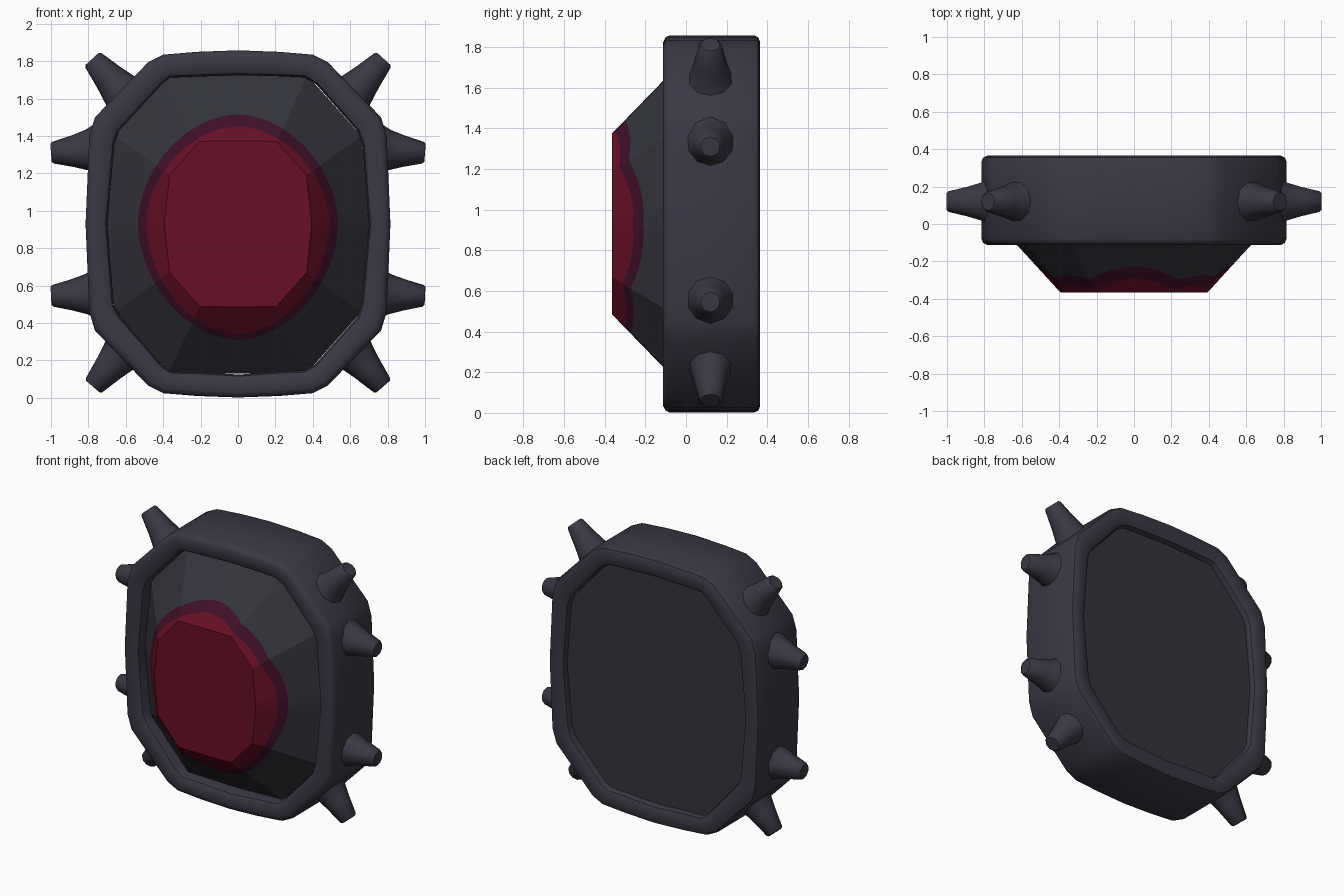
import bpy, math, random
from mathutils import Vector

if "Cube" in bpy.data.objects:
    bpy.data.objects.remove(bpy.data.objects["Cube"])

random.seed(4)
CZ = 0.93  # height of the shield centre


def material(name, rgb):
    m = bpy.data.materials.new(name)
    m.diffuse_color = (*rgb, 1)
    m.use_nodes = True
    m.node_tree.nodes["Principled BSDF"].inputs["Base Color"].default_value = m.diffuse_color
    return m


FRAME = material("frame grey", (0.042, 0.040, 0.058))
PANEL = material("panel grey", (0.034, 0.034, 0.045))
PURPLE = material("dark purple", (0.050, 0.005, 0.022))
RED = material("deep red", (0.140, 0.005, 0.019))


def loft(name, rings, mats, bands=None, cap_start=False, cap_end=False, closed=False, angle=30):
    """Skin a list of equal-length point rings; bands gives a material per strip."""
    n = len(rings[0])
    verts = [p for r in rings for p in r]
    faces, idx = [], []
    count = len(rings) if closed else len(rings) - 1
    for k in range(count):
        a, b = k * n, ((k + 1) % len(rings)) * n
        for i in range(n):
            j = (i + 1) % n
            faces.append((a + i, a + j, b + j, b + i))
            idx.append(bands[k] if bands else 0)
    if cap_start:
        faces.append(tuple(reversed(range(n))))
        idx.append(bands[0] if bands else 0)
    if cap_end:
        faces.append(tuple(range((len(rings) - 1) * n, len(rings) * n)))
        idx.append(bands[-1] if bands else 0)
    me = bpy.data.meshes.new(name)
    me.from_pydata(verts, [], faces)
    for m in mats:
        me.materials.append(m)
    for p, i in zip(me.polygons, idx):
        p.material_index = i
    ob = bpy.data.objects.new(name, me)
    bpy.context.collection.objects.link(ob)
    bpy.ops.object.select_all(action='DESELECT')
    ob.select_set(True)
    bpy.context.view_layer.objects.active = ob
    bpy.ops.object.mode_set(mode='EDIT')
    bpy.ops.mesh.select_all(action='SELECT')
    bpy.ops.mesh.normals_make_consistent(inside=False)
    bpy.ops.object.mode_set(mode='OBJECT')
    bpy.ops.object.shade_smooth_by_angle(angle=math.radians(angle))
    return ob


def full_outline(quarter):
    """Mirror a quarter outline (top middle to right middle) into a closed loop."""
    right = quarter + [(x, -z) for x, z in quarter[-2::-1]]
    return right + [(-x, z) for x, z in right[-2:0:-1]]


outer = full_outline([(0, .928), (.22, .92), (.40, .905), (.48, .865), (.765, .57), (.795, .47), (.815, 0)])
inner = full_outline([(0, .80), (.20, .795), (.36, .785), (.41, .745), (.635, .50), (.665, .43), (.705, 0)])
inner = [(x + random.uniform(-.007, .007), z + random.uniform(-.007, .007)) for x, z in inner]

# Thick octagonal frame with softened rims
section = [(0, -.08), (.07, -.10), (.25, -.112), (.7, -.112), (.93, -.095), (1, -.06),
           (1, .32), (.93, .35), (.7, .365), (.25, .365), (.07, .355), (0, .335)]
loft("frame", [[(o[0] + (i[0] - o[0]) * t, y, CZ + o[1] + (i[1] - o[1]) * t)
                for o, i in zip(outer, inner)] for t, y in section], [FRAME], closed=True, angle=40)

# Panel outline, with each edge split so the painted oval is round
base = full_outline([(0, .80), (.37, .795), (.66, .47), (.71, 0)])
dense = []
for a, b in zip(base, base[1:] + base[:1]):
    dense += [(a[0] + (b[0] - a[0]) * k / 6, a[1] + (b[1] - a[1]) * k / 6) for k in range(6)]
TOP = 0.555  # size of the flat front relative to the panel outline


def dome_ring(scale):
    ring = []
    for x, z in dense:
        s = scale(x, z)
        ring.append((x * s, -.02 - .345 * (1 - s) / (1 - TOP), CZ + z * s))
    return ring


def oval(rx, up, down):
    def scale(x, z):
        r = math.hypot(x, z)
        rz = up if z > 0 else down
        e = 1.85
        rad = (abs(x / r / rx) ** e + abs(z / r / rz) ** e) ** (-1 / e)
        return min(.98, max(TOP + .012, rad / r))
    return scale


# Front dome: grey slope, purple border, red middle
loft("front_dome",
     [dome_ring(lambda x, z: 1), dome_ring(oval(.535, .585, .62)),
      dome_ring(oval(.49, .52, .59)), dome_ring(lambda x, z: TOP)],
     [PANEL, PURPLE, RED], bands=[0, 1, 2], cap_end=True, angle=25)

# Flat back panel, slightly recessed in the frame
loft("back_panel", [[(x, y, CZ + z) for x, z in dense] for y in (.29, .315)],
     [PANEL], cap_start=True, cap_end=True)


# Blunt spikes with flared roots
def spike(name, x, z, tip_x, tip_z):
    start, tip = Vector((x, .12, z)), Vector((tip_x, .12, tip_z))
    length = (tip - start).length
    d = (tip - start).normalized()
    u, v = Vector((0, 1, 0)), d.cross(Vector((0, 1, 0)))
    rings = []
    for dist, r in ((-.05, .14), (.01, .108), (.45 * length, .083), (length - .01, .058), (length, .048)):
        rings.append([start + d * dist + (u * math.cos(a) + v * math.sin(a)) * r
                      for a in (math.tau * (k + .5) / 10 for k in range(10))])
    loft(name, rings, [FRAME], cap_start=True, cap_end=True, angle=40)


for side, s in (("right", 1), ("left", -1)):
    spike(f"upper_corner_spike_{side}", s * .62, 1.635, s * .78, 1.812)
    spike(f"upper_side_spike_{side}", s * .80, 1.325, s, 1.31)
    spike(f"lower_side_spike_{side}", s * .80, .555, s, .545)
    spike(f"lower_corner_spike_{side}", s * .62, .24, s * .776, .06)
